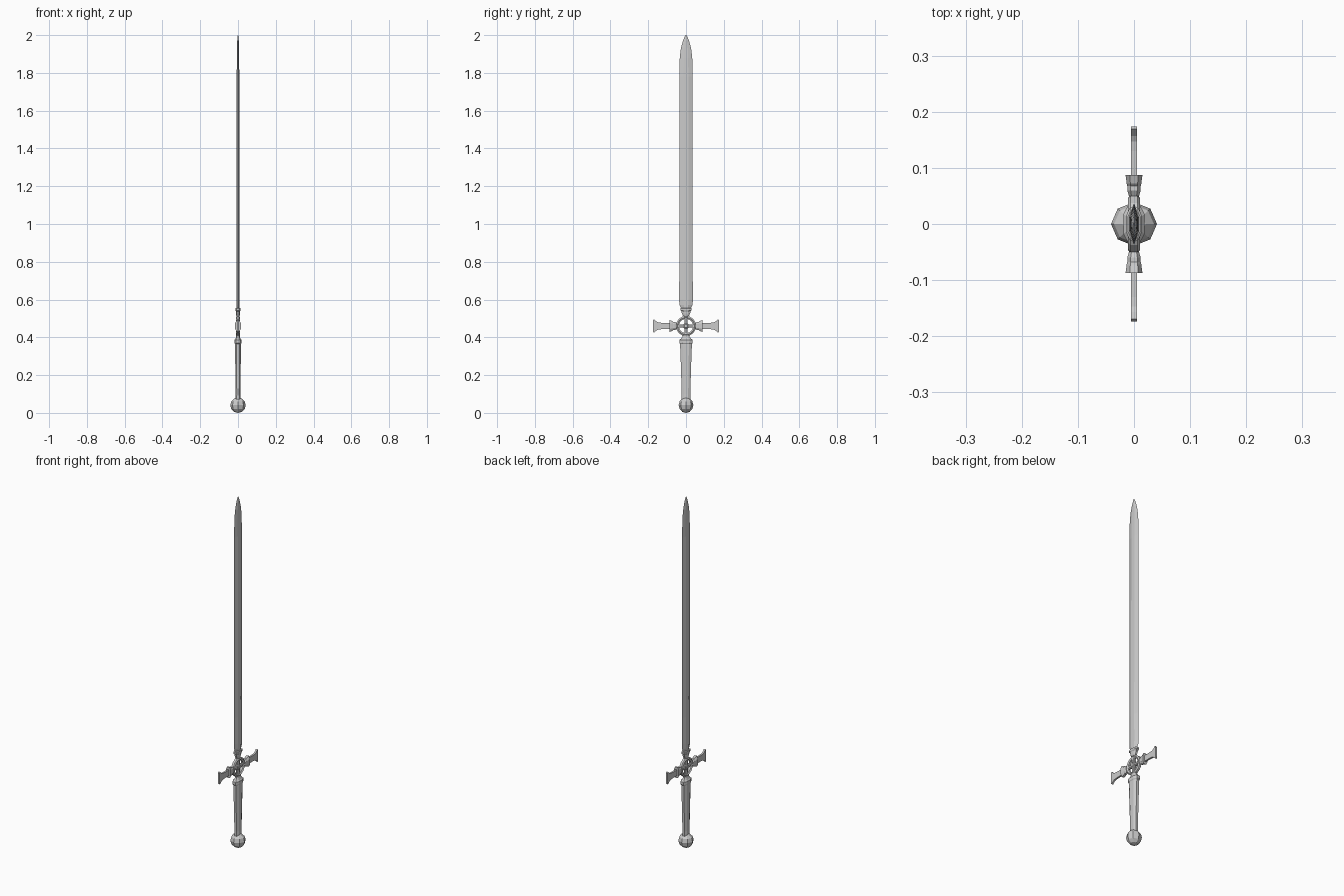
import bpy, bmesh, math

GUARD_Z = 0.46
HEX = [(0, 1), (1, 0.35), (1, -0.35), (0, -1), (-1, -0.35), (-1, 0.35)]
OCT = [(0.5, 1), (1, 0.5), (1, -0.5), (0.5, -1), (-0.5, -1), (-1, -0.5), (-1, 0.5), (-0.5, 1)]
BOX = [(1, 1), (1, -1), (-1, -1), (-1, 1)]


def finish(name, bm):
    bmesh.ops.remove_doubles(bm, verts=bm.verts, dist=1e-5)
    bmesh.ops.recalc_face_normals(bm, faces=bm.faces)
    mesh = bpy.data.meshes.new(name)
    bm.to_mesh(mesh)
    bm.free()
    obj = bpy.data.objects.new(name, mesh)
    bpy.context.collection.objects.link(obj)
    return obj


def loft(name, section, stations, angle=0.0, origin=0.0):
    """Stations are (distance, half width, half thickness); angle turns the part about x."""
    bm = bmesh.new()
    c, s = math.cos(angle), math.sin(angle)
    rings = []
    for d, w, t in stations:
        rings.append([bm.verts.new((x * t, y * w * c - d * s, y * w * s + d * c + origin))
                      for x, y in section])
    n = len(section)
    for a, b in zip(rings, rings[1:]):
        for i in range(n):
            bm.faces.new((a[i], a[(i + 1) % n], b[(i + 1) % n], b[i]))
    bm.faces.new(rings[0])
    bm.faces.new(rings[-1])
    return finish(name, bm)


# Blade with a narrowed base and rounded point
loft("blade", HEX, [
    (0.53, 0.024, 0.009), (0.555, 0.026, 0.009), (0.57, 0.034, 0.009),
    (0.60, 0.037, 0.009), (0.75, 0.035, 0.009), (1.78, 0.035, 0.007),
    (1.88, 0.033, 0.006), (1.93, 0.027, 0.005), (1.97, 0.016, 0.004),
    (1.99, 0.008, 0.002), (2.0, 0.002, 0.001)])

# Tapered grip with a wider cap
loft("grip", OCT, [
    (0.07, 0.023, 0.014), (0.10, 0.023, 0.013), (0.22, 0.026, 0.014),
    (0.355, 0.031, 0.016), (0.365, 0.031, 0.016), (0.37, 0.035, 0.019),
    (0.386, 0.035, 0.019), (0.392, 0.028, 0.014), (0.402, 0.020, 0.010),
    (0.415, 0.018, 0.009)])

# Faceted pommel
bm = bmesh.new()
bmesh.ops.create_uvsphere(bm, u_segments=8, v_segments=6, radius=0.041)
for v in bm.verts:
    v.co.y *= 0.95
    v.co.z += 0.041
finish("pommel", bm)

# Ring at the centre of the guard
bm = bmesh.new()
N = 16
loops = []
for i in range(N):
    a = 2 * math.pi * i / N
    loops.append([bm.verts.new((x, r * math.cos(a), GUARD_Z + r * math.sin(a)))
                  for r, x in ((0.053, 0.006), (0.046, 0.011), (0.038, 0.006),
                               (0.038, -0.006), (0.046, -0.011), (0.053, -0.006))])
for i in range(N):
    a, b = loops[i], loops[(i + 1) % N]
    for j in range(6):
        k = (j + 1) % 6
        bm.faces.new((a[j], a[k], b[k], b[j]))
finish("guard_ring", bm)

# Cross inside the ring
for name, angle in (("cross_upright", 0), ("cross_bar", math.pi / 2)):
    loft(name, OCT, [(-0.065, 0.015, 0.009), (-0.04, 0.009, 0.008), (-0.012, 0.009, 0.008),
                     (0.012, 0.009, 0.008), (0.04, 0.009, 0.008), (0.065, 0.015, 0.009)],
         angle, GUARD_Z)
loft("cross_boss", OCT, [(-0.014, 0.010, 0.007), (-0.009, 0.014, 0.011),
                         (0.009, 0.014, 0.011), (0.014, 0.010, 0.007)], 0, GUARD_Z)

# Blade collar
loft("blade_collar", OCT, [(0.053, 0.016, 0.009), (0.066, 0.021, 0.011), (0.078, 0.024, 0.011),
                           (0.083, 0.030, 0.014), (0.093, 0.030, 0.014), (0.096, 0.025, 0.011)],
     0, GUARD_Z)

# Guard arms with flared collars and fishtail ends
for side, angle in (("left", math.pi / 2), ("right", -math.pi / 2)):
    loft("guard_collar_" + side, OCT, [
        (0.050, 0.016, 0.009), (0.060, 0.022, 0.012), (0.068, 0.022, 0.012),
        (0.072, 0.026, 0.013), (0.087, 0.031, 0.015), (0.087, 0.020, 0.009)], angle, GUARD_Z)
    loft("guard_arm_" + side, BOX, [
        (0.06, 0.016, 0.005), (0.13, 0.017, 0.005), (0.147, 0.019, 0.005),
        (0.157, 0.024, 0.005), (0.166, 0.033, 0.005), (0.169, 0.036, 0.005),
        (0.174, 0.030, 0.005)], angle, GUARD_Z)
